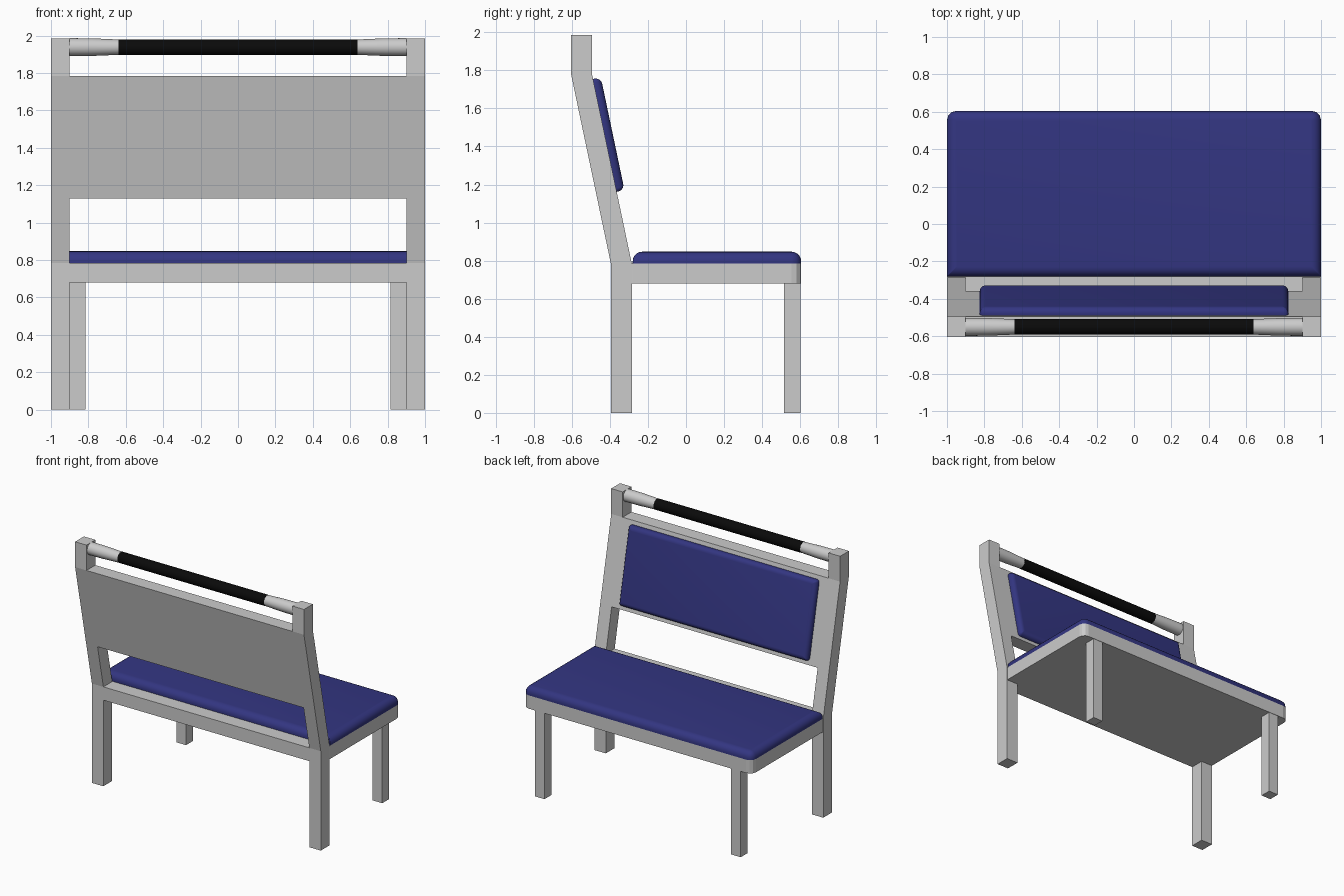
import bpy, bmesh, math
from mathutils import Matrix, Vector

if "Cube" in bpy.data.objects:
    bpy.data.objects.remove(bpy.data.objects["Cube"])


def material(name, rgb):
    m = bpy.data.materials.new(name)
    m.diffuse_color = (*rgb, 1)
    m.use_nodes = True
    m.node_tree.nodes["Principled BSDF"].inputs["Base Color"].default_value = m.diffuse_color
    return m


blue = material("blue_vinyl", (0.033, 0.036, 0.22))
black = material("black_grip", (0.003, 0.003, 0.003))
grey = material("grey_frame", (0.61, 0.61, 0.61))


def finish(name, bm, mat, smooth=False):
    bmesh.ops.recalc_face_normals(bm, faces=bm.faces)
    me = bpy.data.meshes.new(name)
    bm.to_mesh(me)
    bm.free()
    ob = bpy.data.objects.new(name, me)
    bpy.context.collection.objects.link(ob)
    me.materials.append(mat)
    if smooth:
        bpy.ops.object.select_all(action='DESELECT')
        ob.select_set(True)
        bpy.context.view_layer.objects.active = ob
        bpy.ops.object.shade_smooth_by_angle(angle=math.radians(35))
    return ob


def loft(name, rings, mat=grey, smooth=False):
    """Skin equal-length rings of points and cap both ends."""
    bm = bmesh.new()
    vs = [[bm.verts.new(p) for p in r] for r in rings]
    n = len(rings[0])
    for a, b in zip(vs, vs[1:]):
        for i in range(n):
            j = (i + 1) % n
            bm.faces.new((a[i], a[j], b[j], b[i]))
    bm.faces.new(vs[0])
    bm.faces.new(vs[-1])
    return finish(name, bm, mat, smooth)


def side_profile(name, pts, x0, x1):
    return loft(name, [[(x, y, z) for y, z in pts] for x in (x0, x1)])


def box(name, x0, x1, y0, y1, z0, z1):
    return side_profile(name, [(y0, z0), (y1, z0), (y1, z1), (y0, z1)], x0, x1)


def rounded_rect(w, y0, y1, front_r, back_r, inset, z, seg=3):
    """Outline with half-width w; the +y corners use front_r, the -y corners back_r."""
    out = []
    for k, (sx, sy) in enumerate([(1, 1), (-1, 1), (-1, -1), (1, -1)]):
        r = max((front_r if sy > 0 else back_r) - inset, 0.003)
        cx = sx * (w - inset - r)
        cy = y1 - inset - r if sy > 0 else y0 + inset + r
        for i in range(seg + 1):
            a = math.pi / 2 * (k + i / seg)
            out.append((cx + r * math.cos(a), cy + r * math.sin(a), z))
    return out


def cushion(name, w, y0, y1, h, bevel, front_r, back_r, mtx):
    steps = [(0, 0)]
    for i in range(6):
        a = math.pi / 2 * i / 5
        steps.append((bevel * (1 - math.cos(a)), h - bevel + bevel * math.sin(a)))
    rings = [[mtx @ Vector(p) for p in rounded_rect(w, y0, y1, front_r, back_r, d, z)]
             for d, z in steps]
    return loft(name, rings, blue, True)


def tube(name, stations, mat=grey, n=24):
    cy, cz = -0.55, 1.938
    rings = [[(x, cy + r * math.cos(2 * math.pi * i / n), cz + r * math.sin(2 * math.pi * i / n))
              for i in range(n)] for x, r in stations]
    return loft(name, rings, mat, True)


# Bent rear posts, front legs and tapered handle ends, on both sides
post = [(-0.395, 0), (-0.285, 0), (-0.285, 0.785), (-0.495, 1.785),
        (-0.495, 1.985), (-0.605, 1.985), (-0.605, 1.785), (-0.395, 0.785)]
for s, side in ((-1, "left"), (1, "right")):
    side_profile(f"rear_post_{side}", post, s * 0.9, s)
    box(f"front_leg_{side}", s * 0.815, s * 0.9, 0.515, 0.602, 0, 0.68)
    tube(f"handle_end_{side}", [(s * 0.64, 0.041), (s * 0.78, 0.047), (s * 0.9, 0.048)])

# Seat frame with rounded front corners and a rear rail between the posts
loft("seat_frame", [rounded_rect(1, -0.285, 0.605, 0.05, 0.003, 0, z) for z in (0.68, 0.785)])
box("rear_rail", -0.9, 0.9, -0.395, -0.285, 0.68, 0.785)

# Back panel flush with the sloping posts
slope = 0.21
yb = -0.285 - slope * (1.13 - 0.785)
side_profile("back_panel", [(yb, 1.13), (-0.495, 1.785), (-0.605, 1.785), (yb - 0.11, 1.13)], -0.9, 0.9)

# Padded seat and backrest
cushion("seat_cushion", 1, -0.28, 0.605, 0.062, 0.05, 0.05, 0.003,
        Matrix.Translation((0, 0, 0.785)))
zc = 1.458
tilt = Matrix.Rotation(-math.pi / 2 + math.atan(slope), 4, 'X')
cushion("backrest_cushion", 0.825, -0.303, 0.303, 0.042, 0.034, 0.02, 0.02,
        Matrix.Translation((0, -0.285 - slope * (zc - 0.785), zc)) @ tilt)

# Black grip along the handle
tube("handle_grip", [(-0.64, 0.042), (0.64, 0.042)], black)
